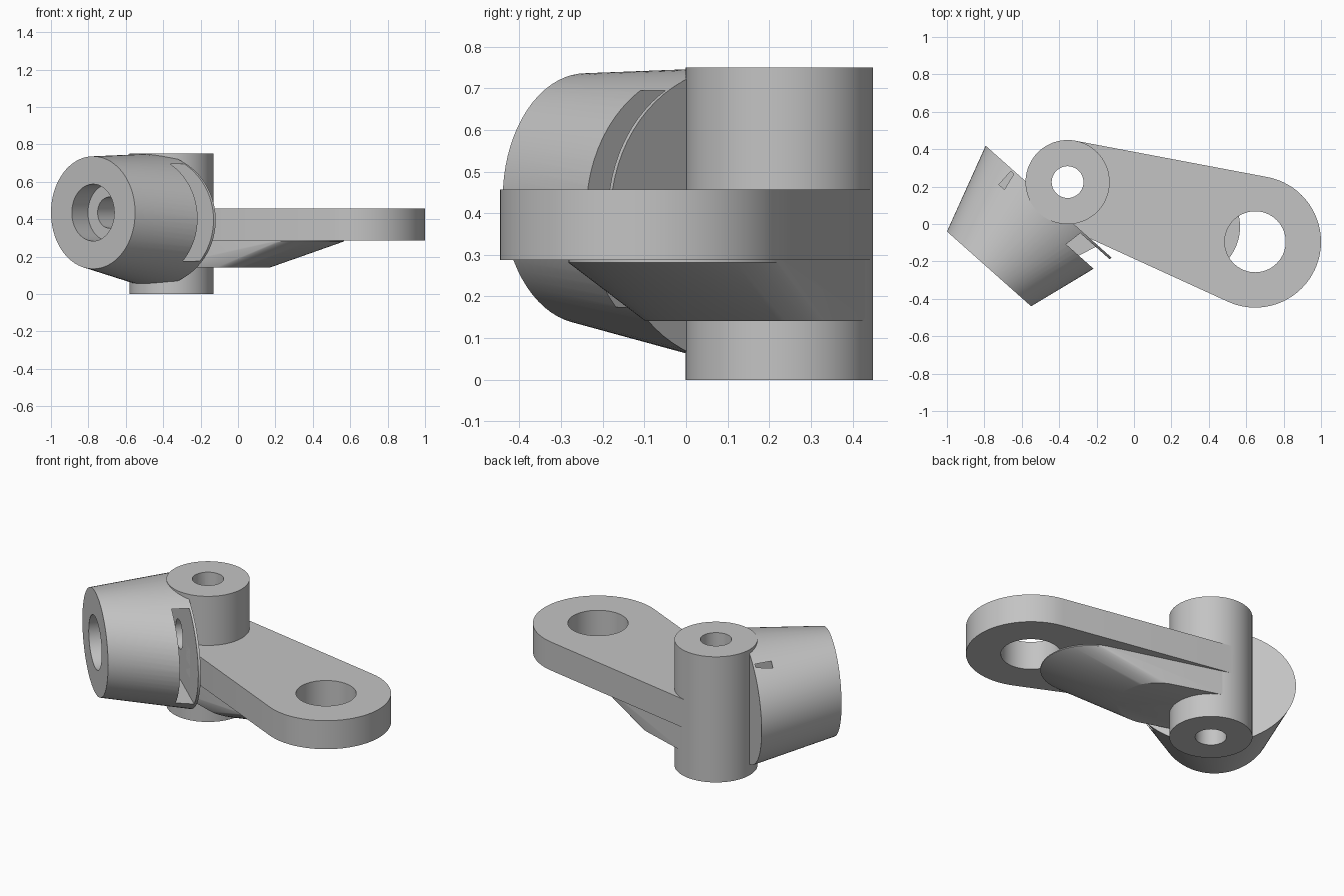
import bpy, bmesh, math
from mathutils import Vector

cube = bpy.data.objects.get("Cube")
if cube:
    bpy.data.objects.remove(cube, do_unlink=True)

grey = bpy.data.materials.new("plain grey")
grey.use_nodes = True
colour = (0.55, 0.55, 0.55, 1)
grey.diffuse_color = colour
grey.node_tree.nodes["Principled BSDF"].inputs["Base Color"].default_value = colour

X, Y, Z = Vector((1, 0, 0)), Vector((0, 1, 0)), Vector((0, 0, 1))


def ring(centre, a, b, ra, rb=None, n=72):
    """Points of a circle or ellipse in the plane of axes a and b."""
    rb = ra if rb is None else rb
    steps = [2 * math.pi * i / n for i in range(n)]
    return [centre + a * ra * math.cos(t) + b * rb * math.sin(t) for t in steps]


def flat_ring(xy, z, r):
    return ring(Vector((*xy, z)), X, Y, r)


def hull(name, *rings):
    """Solid wrapped around a set of rings."""
    bm = bmesh.new()
    for points in rings:
        for p in points:
            bm.verts.new(p)
    result = bmesh.ops.convex_hull(bm, input=bm.verts[:])
    loose = [v for v in bm.verts if not v.link_faces]
    bmesh.ops.delete(bm, geom=loose, context='VERTS')
    bmesh.ops.dissolve_limit(bm, angle_limit=math.radians(0.4),
                             verts=bm.verts[:], edges=bm.edges[:])
    bmesh.ops.recalc_face_normals(bm, faces=bm.faces[:])
    mesh = bpy.data.meshes.new(name)
    bm.to_mesh(mesh)
    bm.free()
    mesh.materials.append(grey)
    obj = bpy.data.objects.new(name, mesh)
    bpy.context.collection.objects.link(obj)
    return obj


def cut(obj, *cutters):
    bpy.context.view_layer.objects.active = obj
    for c in cutters:
        mod = obj.modifiers.new("cut", 'BOOLEAN')
        mod.operation = 'DIFFERENCE'
        mod.solver = 'EXACT'
        mod.object = c
        bpy.ops.object.modifier_apply(modifier=mod.name)


# Key positions: upright sleeve, arm eye, and the sideways boss axis
sleeve_xy, eye_xy = (-0.355, 0.224), (0.648, -0.095)
sleeve_r, eye_r = 0.225, 0.352
plate_low, plate_high = 0.287, 0.457
along = Vector((0.664, 0.747, 0)).normalized()
across = Vector((along.y, -along.x, 0))
boss_front = Vector((-0.775, -0.24, 0.435))


def boss_ring(depth, ra, rb=None, drop=0):
    return ring(boss_front + along * depth - Z * drop, across, Z, ra, rb)


# Upright sleeve
sleeve = hull("upright_sleeve", flat_ring(sleeve_xy, 0, sleeve_r),
              flat_ring(sleeve_xy, 0.75, sleeve_r))

# Flat arm, tangent to sleeve and eye
arm = hull("arm_plate", *[flat_ring(c, z, r) for z in (plate_low, plate_high)
                          for c, r in ((sleeve_xy, sleeve_r), (eye_xy, eye_r))])

# Sloping rib under the arm
rib_low, rib_tip = (-0.055, 0.127), (0.3, -0.015)
rib = hull("under_rib",
           flat_ring(sleeve_xy, 0.141, sleeve_r - 0.002),
           flat_ring(sleeve_xy, plate_low, sleeve_r - 0.002),
           flat_ring(rib_low, 0.141, sleeve_r),
           flat_ring(rib_tip, 0.281, 0.267),
           flat_ring(rib_tip, plate_low, 0.267))

# Sideways boss flaring from a round face to an oval back
boss = hull("flared_boss", boss_ring(0, 0.301),
            boss_ring(0.48, 0.451, 0.355, 0.04))

# Cutters
bore = hull("bore_cutter", flat_ring(sleeve_xy, -0.1, 0.085),
            flat_ring(sleeve_xy, 0.9, 0.085))
eye = hull("eye_cutter", flat_ring(eye_xy, 0.1, 0.163),
           flat_ring(eye_xy, 0.6, 0.163))
recess = hull("recess_cutter", boss_ring(-0.1, 0.152), boss_ring(0.13, 0.152))
pin = hull("pin_cutter", boss_ring(0.05, 0.083), boss_ring(0.626, 0.083))
slot = hull("slot_cutter", *[[boss_front + along * d + across * s + Z * h
                              for s in (-0.26, 0.7) for h in (-0.26, 0.26)]
                             for d in (0.372, 0.467)])

cut(sleeve, bore, slot, pin)
cut(arm, bore, eye, slot, pin)
cut(rib, bore, slot, pin)
cut(boss, recess, slot, pin)

for c in (bore, eye, recess, pin, slot):
    bpy.data.objects.remove(c, do_unlink=True)

# Smooth round walls, keep edges sharp
bpy.ops.object.select_all(action='DESELECT')
for part in (sleeve, arm, rib, boss):
    part.select_set(True)
bpy.context.view_layer.objects.active = sleeve
bpy.ops.object.shade_smooth_by_angle(angle=math.radians(25))
